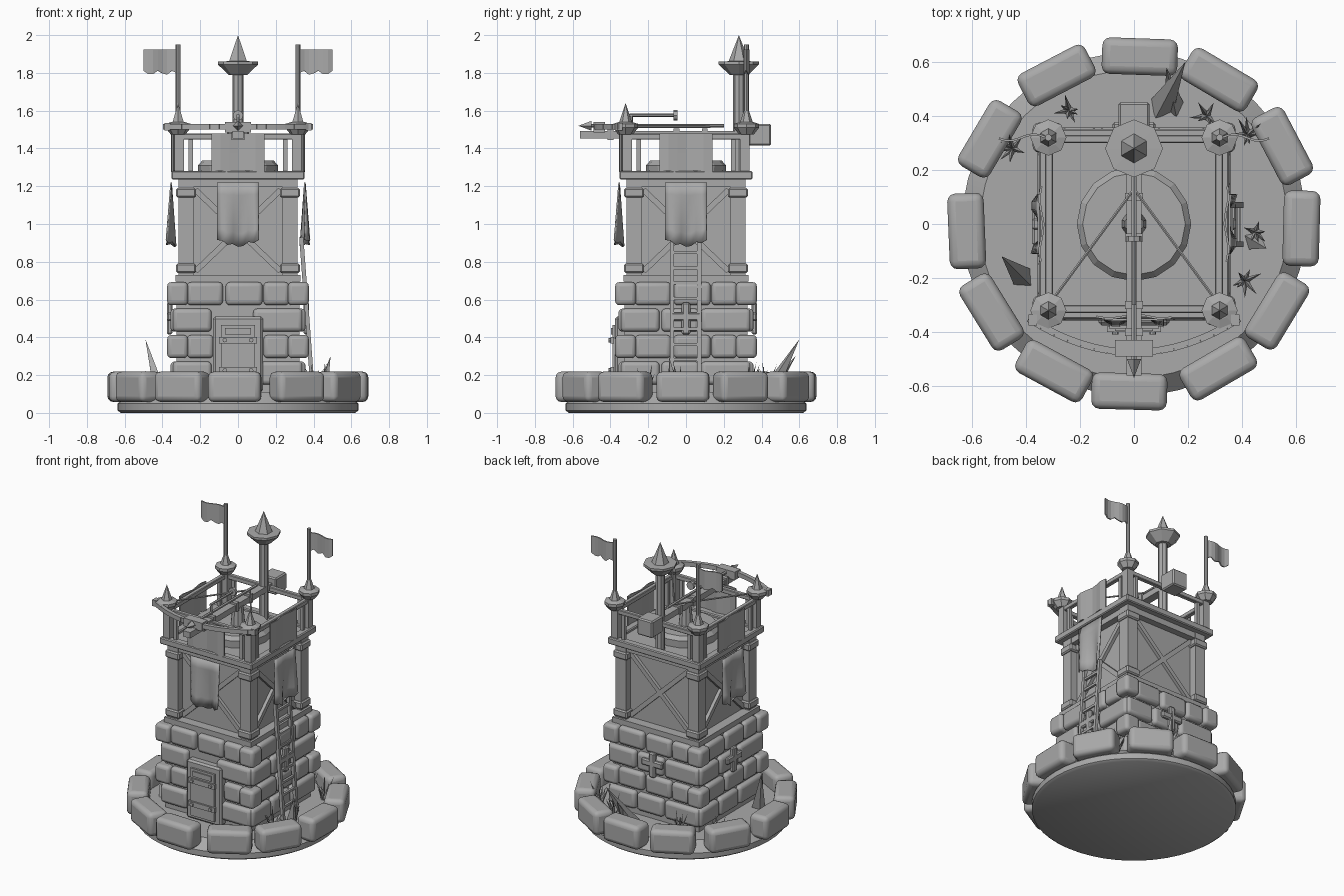
import bpy, bmesh, math, random
from mathutils import Matrix, Vector

if "Cube" in bpy.data.objects:
    bpy.data.objects.remove(bpy.data.objects["Cube"])

random.seed(4)
grey = bpy.data.materials.new("stone_grey")
grey.diffuse_color = (0.4, 0.4, 0.4, 1)
grey.use_nodes = True
grey.node_tree.nodes["Principled BSDF"].inputs["Base Color"].default_value = grey.diffuse_color
parts = {}


def mesh(name):
    return parts.setdefault(name, bmesh.new())


def turn(k):
    return Matrix.Rotation(k * math.pi / 2, 4, 'Z')


def box(name, loc, size, m=Matrix()):
    mat = m @ Matrix.Translation(loc) @ Matrix.Diagonal((*size, 1))
    bmesh.ops.create_cube(mesh(name), size=1, matrix=mat)


def span(name, x0, x1, y0, y1, z0, z1, m=Matrix()):
    box(name, ((x0 + x1) / 2, (y0 + y1) / 2, (z0 + z1) / 2), (x1 - x0, y1 - y0, z1 - z0), m)


def along(a, b):
    a, b = Vector(a), Vector(b)
    return Matrix.Translation((a + b) / 2) @ (b - a).to_track_quat('Z', 'Y').to_matrix().to_4x4(), (b - a).length


def beam(name, a, b, w, d, m=Matrix()):
    mat, length = along(a, b)
    box(name, (0, 0, 0), (w, d, length), m @ mat)


def rod(name, a, b, r, r2=None, n=8, m=Matrix()):
    mat, length = along(a, b)
    bmesh.ops.create_cone(mesh(name), cap_ends=True, segments=n, radius1=r,
                          radius2=r if r2 is None else r2, depth=length, matrix=m @ mat)


def lathe(name, x, y, profile, n):
    for (r0, z0), (r1, z1) in zip(profile, profile[1:]):
        rod(name, (x, y, z0), (x, y, z1), r0, r1, n)


def cloth(name, f, nu, nv, m=Matrix()):
    bm = mesh(name)
    g = [[bm.verts.new(m @ Vector(f(i / nu, j / nv))) for j in range(nv + 1)] for i in range(nu + 1)]
    for i in range(nu):
        for j in range(nv):
            bm.faces.new((g[i][j], g[i + 1][j], g[i + 1][j + 1], g[i][j + 1]))


# Round ground plate and its ring of stones
lathe("ground", 0, 0, [(0.62, 0), (0.637, 0.012), (0.637, 0.05), (0.62, 0.065), (0.57, 0.11)], 48)
for k in range(12):
    m = Matrix.Rotation(k * math.pi / 6 + random.uniform(-0.05, 0.05), 4, 'Z')
    box("ring_stones", (0.62, 0, 0.138), (0.135, 0.28, 0.16), m)

# Tower core and brick courses
span("tower_core", -0.325, 0.325, -0.325, 0.325, 0.09, 0.7)
for k in range(4):
    m = turn(k)
    for row in range(4):
        z0 = 0.15 + 0.14 * row
        z1 = z0 + 0.122
        if row % 2:
            box("bricks", (-0.32, -0.32, z0 + 0.061), (0.11, 0.11, 0.122), m)
            spans = [(-0.27, -0.08), (-0.065, 0.13), (0.135, 0.27)]
        else:
            spans = [(-0.345, -0.14), (-0.13, 0.07), (0.08, 0.342)]
        for x0, x1 in spans:
            if k == 0 and row < 3:      # leave room for the door
                x0, x1 = (x0, min(x1, -0.13)) if x0 < -0.13 else (max(x0, 0.08), x1)
                if x1 - x0 < 0.04:
                    continue
            span("bricks", x0, x1, -0.358, -0.27, z0, z1, m)
    # Cross-shaped arrow slits on three sides
    if k:
        box("arrow_slits", (0, -0.362, 0.5), (0.045, 0.03, 0.17), m)
        box("arrow_slits", (0, -0.362, 0.51), (0.16, 0.03, 0.045), m)

# Door with frame, straps and hatch
span("door_frame", -0.132, 0.132, -0.375, -0.3, 0.11, 0.51)
span("door_panel", -0.09, 0.09, -0.388, -0.36, 0.14, 0.465)
for z in (0.225, 0.385):
    span("door_straps", -0.1, 0.1, -0.4, -0.38, z - 0.017, z + 0.017)
    for x in (-0.07, 0.07):
        rod("door_bolts", (x, -0.41, z), (x, -0.39, z), 0.012)
span("door_hatch", -0.07, 0.07, -0.396, -0.38, 0.415, 0.45)

# Timber storey: walls, posts, collars, sills and cross braces
span("timber_walls", -0.265, 0.265, -0.265, 0.265, 0.69, 1.25)
for k in range(4):
    m = turn(k)
    box("timber_posts", (0.275, 0.275, 0.97), (0.08, 0.08, 0.56), m)
    for z in (0.765, 1.165):
        box("post_collars", (0.275, 0.275, z), (0.105, 0.105, 0.05), m)
    span("timber_sills", -0.33, 0.33, -0.33, -0.25, 0.695, 0.73, m)
    span("timber_sills", -0.31, 0.31, -0.31, -0.25, 1.195, 1.235, m)
    for s in (-1, 1):
        beam("cross_braces", (-0.225 * s, -0.272, 0.75), (0.225 * s, -0.272, 1.18), 0.03, 0.03, m)

    # Platform edge and railing
    span("platform_edge", -0.352, 0.352, -0.352, -0.3, 1.235, 1.28, m)
    box("railing_posts", (0.31, 0.31, 1.38), (0.05, 0.05, 0.22), m)
    span("railings", -0.31, 0.31, -0.33, -0.3, 1.447, 1.478, m)
    for x in (-0.25, 0.25):
        box("balusters", (x, -0.315, 1.365), (0.022, 0.022, 0.17), m)
span("platform_floor", -0.31, 0.31, -0.31, 0.31, 1.235, 1.262)

# Corner finials, with flag poles and flags at the back
for sx in (-1, 1):
    for y in (-0.32, 0.32):
        lathe("corner_finials", sx * 0.317, y, [(0.04, 1.475), (0.067, 1.51), (0.067, 1.53), (0.035, 1.54)], 8)
        rod("finial_spires", (sx * 0.317, y, 1.53), (sx * 0.317, y, 1.64), 0.037, 0, 6)
    rod("flag_poles", (sx * 0.317, 0.32, 1.55), (sx * 0.317, 0.32, 1.95), 0.013)

    def flag(u, v):
        low = 1.80 + 0.012 * math.sin(u * 14)
        return (sx * (0.325 + u * 0.175), 0.32 + 0.012 * math.sin(u * 6), low + (1.925 - low) * v)
    cloth("flags", flag, 7, 2)


# Hanging banners and the cloths over the railing: front, right and left
def banner(u, v):
    low = 0.88 + 0.035 * abs(2 * u - 1) + 0.008 * math.sin(u * 19)
    return (-0.11 + 0.22 * u, -0.354 - 0.025 * (1 - v) * math.sin(u * 8), low + (1.22 - low) * v)


def rail_cloth(u, v):
    return (-0.14 + 0.28 * u, -0.343 - 0.008 * math.sin(u * 9), 1.275 + 0.01 * math.sin(u * 11) * (1 - v) + 0.205 * v)


for k in (0, 1, 3):
    cloth("banners", banner, 8, 5, turn(k))
    cloth("rail_cloths", rail_cloth, 6, 2, turn(k))

# Ladder on the right side
for y in (-0.075, 0.07):
    beam("ladder", (0.395, y, 0.12), (0.335, y, 0.93), 0.022, 0.022)
for i in range(9):
    t = 0.1 + i * 0.1
    beam("ladder", (0.395 - 0.06 * t, -0.075, 0.12 + 0.81 * t), (0.395 - 0.06 * t, 0.07, 0.12 + 0.81 * t), 0.016, 0.016)

# Mast with crow's-nest spire
rod("mast", (0, 0.28, 1.26), (0, 0.28, 1.8), 0.03)
lathe("mast_bowl", 0, 0.28, [(0.05, 1.79), (0.107, 1.845), (0.107, 1.86), (0.05, 1.862)], 8)
rod("mast_spire", (0, 0.28, 1.86), (0, 0.28, 2.0), 0.055, 0, 6)

# Giant crossbow: turntable, stock, counterweight, bow, string and bolt
lathe("turntable", 0, 0, [(0.21, 1.262), (0.212, 1.31), (0.19, 1.335)], 16)
rod("pedestal", (0, 0, 1.3), (0, 0, 1.46), 0.05, 0.035, 10)
span("crossbow_stock", -0.028, 0.028, -0.56, 0.36, 1.452, 1.492)
span("counterweight", -0.058, 0.058, 0.33, 0.45, 1.415, 1.53)
for y in (-0.4, -0.3, -0.05, 0.1):
    span("stock_bands", -0.034, 0.034, y - 0.015, y + 0.015, 1.445, 1.505)
span("bow_mount", -0.07, 0.07, -0.49, -0.43, 1.485, 1.54)
bow = [(0.39 * t, -0.475 + 0.125 * t * t, 1.515) for t in [i / 8 - 1 for i in range(17)]]
for a, b in zip(bow, bow[1:]):
    beam("bow", a, b, 0.026, 0.03)
for sx in (-1, 1):
    rod("bowstring", (sx * 0.36, -0.36, 1.515), (0, 0.13, 1.515), 0.006, n=6)
    box("bow_tips", (sx * 0.375, -0.355, 1.515), (0.03, 0.04, 0.042))
rod("bolt_shaft", (0, -0.51, 1.52), (0, 0.2, 1.52), 0.01, n=6)
rod("bolt_head", (0, -0.5, 1.52), (0, -0.57, 1.52), 0.026, 0, 4)
rod("aiming_lever", (0, -0.3, 1.575), (0, -0.05, 1.575), 0.009, n=6)
rod("aiming_lever", (0, -0.065, 1.575), (0, -0.045, 1.575), 0.028)
rod("aiming_lever", (0, -0.29, 1.49), (0, -0.29, 1.58), 0.009, n=6)

# Tall leaning spikes and small grass tufts on the ground
for base, tip, w in [((0.1, 0.43), (0.19, 0.6), 0.05), ((-0.41, -0.2), (-0.49, -0.12), 0.045),
                     ((0.44, -0.06), (0.49, -0.09), 0.04), ((0.15, 0.43), (0.12, 0.58), 0.04)]:
    top = 0.39 if w > 0.04 else 0.3
    rod("spikes", (*base, 0.09), (*tip, top), w, 0, 4)
for x, y in [(-0.24, 0.42), (-0.45, 0.28), (0.27, 0.4), (0.42, 0.33), (0.45, -0.03), (0.41, -0.21)]:
    for i in range(7):
        a = i * math.tau / 7 + random.random()
        r = random.uniform(0.03, 0.07)
        rod("grass", (x, y, 0.1), (x + r * math.cos(a), y + r * math.sin(a), random.uniform(0.2, 0.27)), 0.013, 0, 3)

# Turn each part into an object, rounding the stones and thickening the cloth
bevels = {"ring_stones": 0.03, "bricks": 0.022, "door_frame": 0.012, "arrow_slits": 0.008,
          "post_collars": 0.008, "counterweight": 0.008, "railings": 0.004, "platform_edge": 0.006}
for name, bm in parts.items():
    bmesh.ops.recalc_face_normals(bm, faces=bm.faces)
    data = bpy.data.meshes.new(name)
    bm.to_mesh(data)
    bm.free()
    data.materials.append(grey)
    ob = bpy.data.objects.new(name, data)
    bpy.context.collection.objects.link(ob)
    if name in bevels:
        mod = ob.modifiers.new("rounding", 'BEVEL')
        mod.width, mod.segments = bevels[name], 3 if bevels[name] > 0.02 else 1
    if name in ("flags", "banners", "rail_cloths"):
        mod = ob.modifiers.new("thickness", 'SOLIDIFY')
        mod.thickness, mod.offset = 0.008, 0
    if bevels.get(name, 0) > 0.02 or name in ("banners", "ground"):
        bpy.ops.object.select_all(action='DESELECT')
        ob.select_set(True)
        bpy.context.view_layer.objects.active = ob
        bpy.ops.object.shade_smooth_by_angle(angle=math.radians(40))
